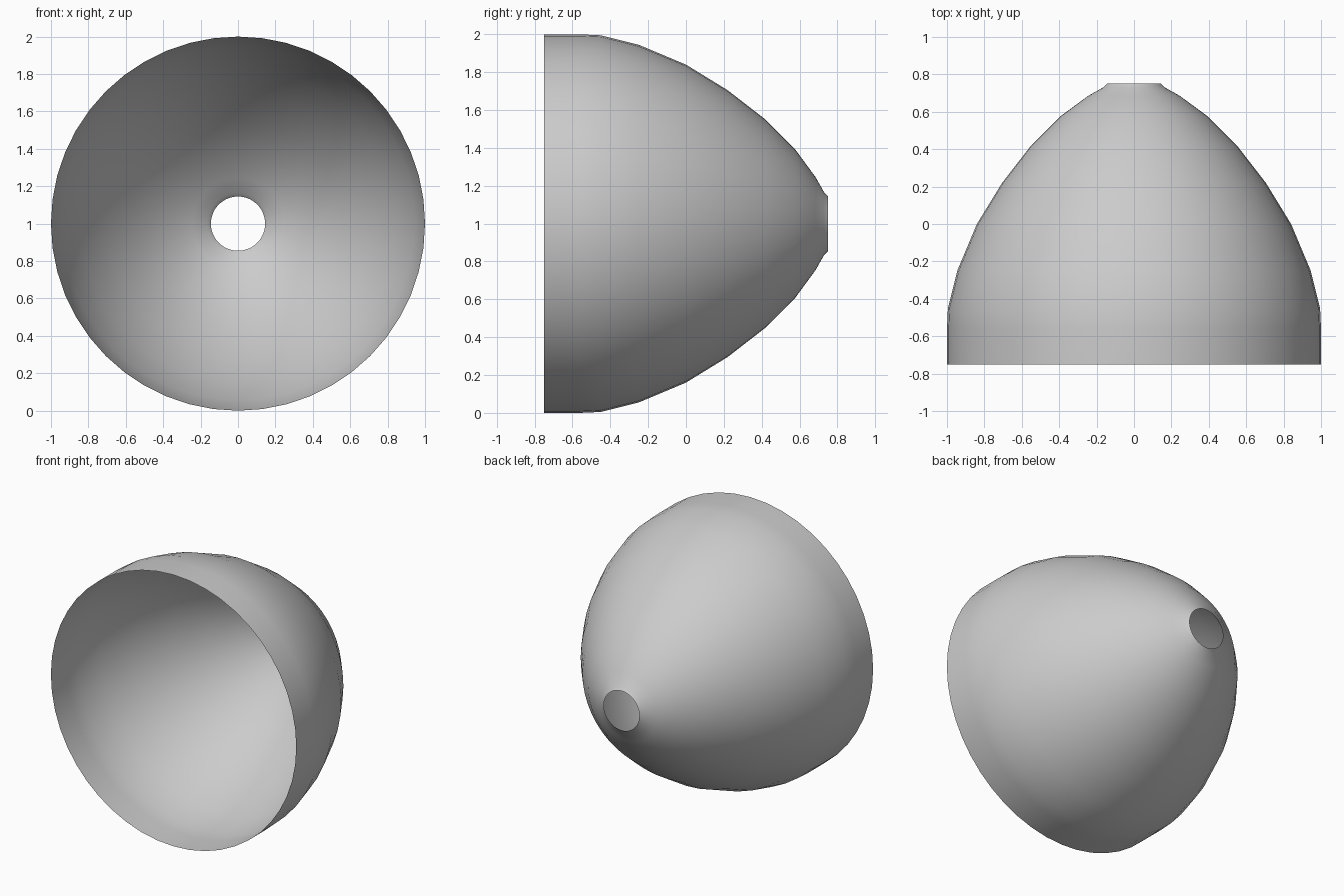
import bpy
import bmesh
from math import tau
from mathutils import Vector

cube = bpy.data.objects.get("Cube")
if cube:
    bpy.data.objects.remove(cube, do_unlink=True)

SEGMENTS = 48

# Bowl profile as (radius, depth), from open front rim to small rear hole
PROFILE = [
    (1.0, -0.75), (1.0, -0.56), (0.995, -0.45), (0.945, -0.25),
    (0.84, 0.0), (0.705, 0.22), (0.55, 0.42), (0.395, 0.575),
    (0.245, 0.685), (0.165, 0.73), (0.145, 0.75),
]


def revolve(name, profile, centre):
    """Spin an open profile around the front-to-back axis."""
    bm = bmesh.new()
    verts = [bm.verts.new((r, y, centre.z)) for r, y in profile]
    edges = [bm.edges.new(pair) for pair in zip(verts, verts[1:])]
    bmesh.ops.spin(bm, geom=verts + edges, cent=centre, axis=(0, 1, 0),
                   angle=tau, steps=SEGMENTS, use_merge=True)
    bmesh.ops.remove_doubles(bm, verts=bm.verts, dist=1e-4)
    bmesh.ops.recalc_face_normals(bm, faces=bm.faces)

    # Point the shell's faces outward
    face = next(iter(bm.faces))
    outward = face.calc_center_median() - centre
    outward.y = 0
    if face.normal.dot(outward) < 0:
        bmesh.ops.reverse_faces(bm, faces=bm.faces)

    mesh = bpy.data.meshes.new(name)
    bm.to_mesh(mesh)
    bm.free()
    mesh.shade_smooth()
    obj = bpy.data.objects.new(name, mesh)
    bpy.context.collection.objects.link(obj)
    return obj


# Thin open reflector shell
revolve("reflector_bowl", PROFILE, Vector((0, 0, 1)))
